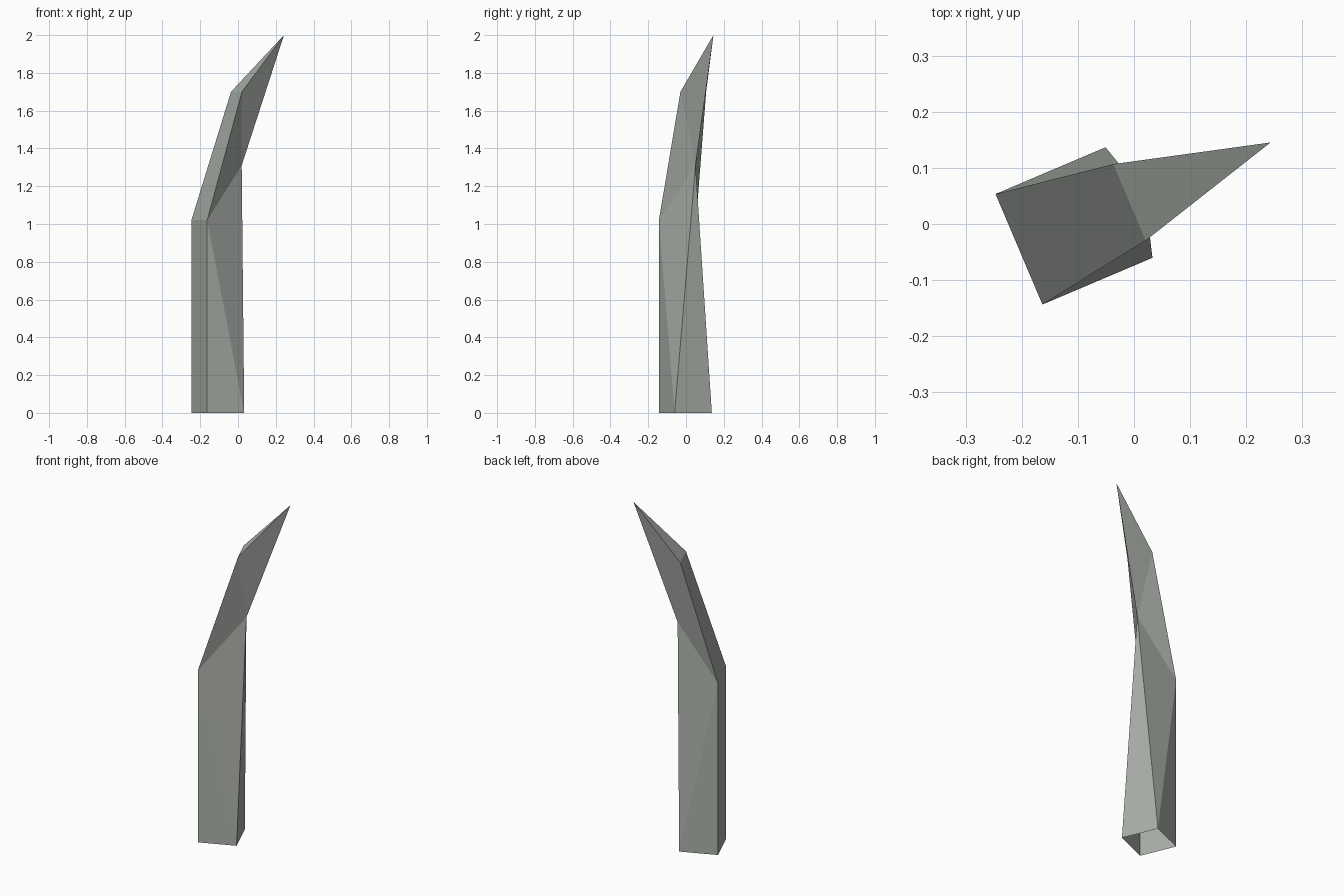
import bpy, bmesh, math
from mathutils import Matrix

if "Cube" in bpy.data.objects:
    bpy.data.objects.remove(bpy.data.objects["Cube"])

# One stone-grey material
mat = bpy.data.materials.new("grey_green_stone")
mat.diffuse_color = (0.40, 0.43, 0.39, 1.0)
mat.use_nodes = True
mat.node_tree.nodes["Principled BSDF"].inputs["Base Color"].default_value = mat.diffuse_color

bm = bmesh.new()

# Points on the centre plane (u = along the lean, z = up)
tip = bm.verts.new((0.487, 0, 2.0))
throat = bm.verts.new((0.244, 0, 1.31))

# Paired points, one set for each side
POINTS = {
    "back_foot": (0.0, 0.107, 0.0),
    "front_foot": (0.213, 0.107, 0.0),
    "shoulder": (0.0, 0.107, 1.02),
    "ridge": (0.214, 0.074, 1.70),
}


def make_side(s):
    return {k: bm.verts.new((u, s * v, z)) for k, (u, v, z) in POINTS.items()}


left, right = make_side(1), make_side(-1)

for p in (left, right):
    # square post flank, folding in to the throat
    bm.faces.new((p["back_foot"], p["front_foot"], p["shoulder"]))
    bm.faces.new((p["front_foot"], throat, p["shoulder"]))
    # flank of the bent spike
    bm.faces.new((p["shoulder"], throat, p["ridge"]))
    bm.faces.new((p["ridge"], throat, tip))

# Faces that bridge both sides: back, sloping back, point, inner face
for a, b in (("back_foot", "shoulder"), ("shoulder", "ridge")):
    bm.faces.new((left[a], left[b], right[b], right[a]))
bm.faces.new((left["ridge"], tip, right["ridge"]))
bm.faces.new((left["front_foot"], right["front_foot"], throat))

bmesh.ops.recalc_face_normals(bm, faces=bm.faces)

# Turn the lean direction and centre the spike
bm.transform(Matrix.Translation((-0.205, -0.045, 0)) @ Matrix.Rotation(math.radians(23), 4, 'Z'))

mesh = bpy.data.meshes.new("bent_spike")
bm.to_mesh(mesh)
bm.free()
mesh.materials.append(mat)
obj = bpy.data.objects.new("bent_spike", mesh)
bpy.context.collection.objects.link(obj)
